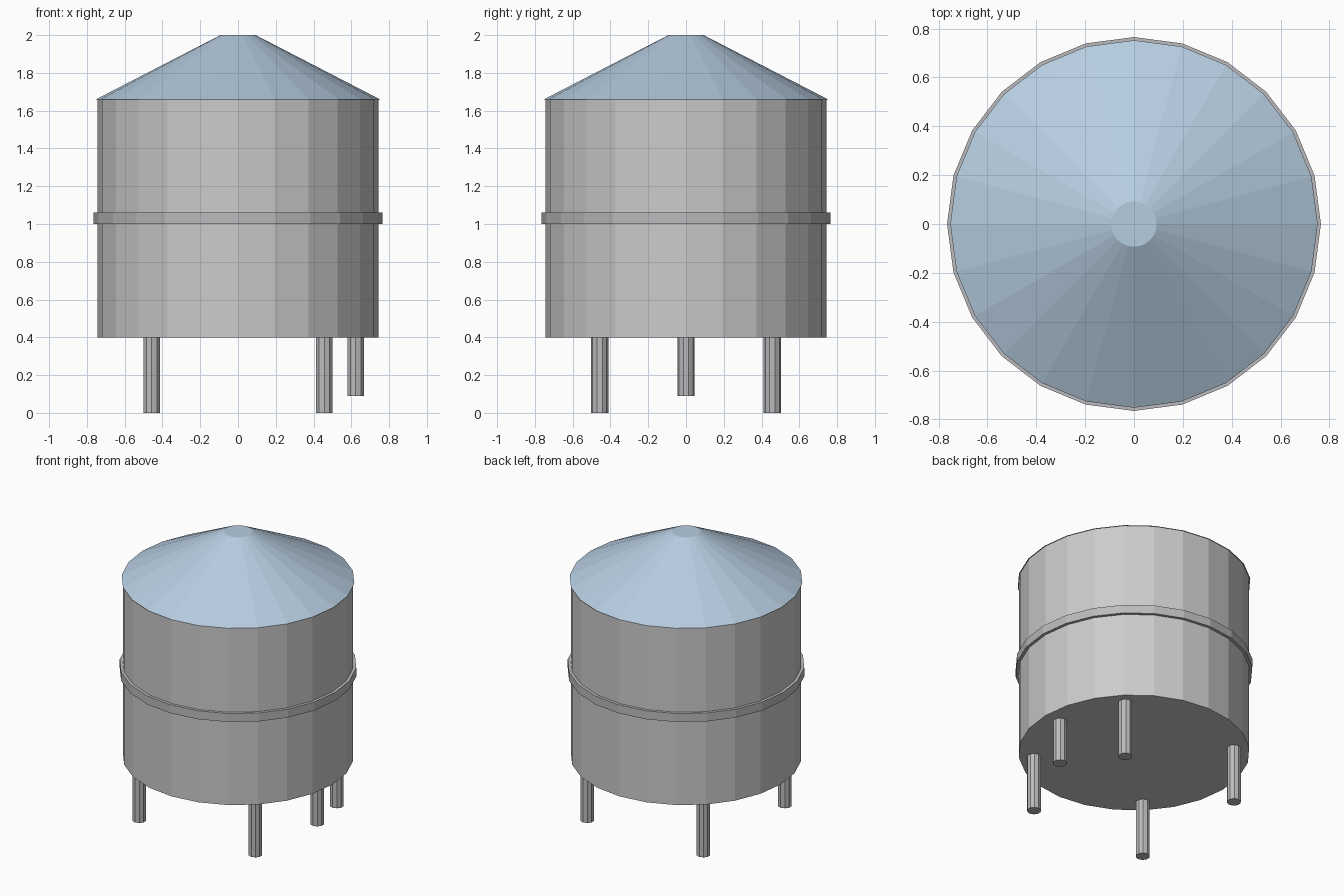
import bpy

if "Cube" in bpy.data.objects:
    bpy.data.objects.remove(bpy.data.objects["Cube"])


def material(name, r, g, b):
    m = bpy.data.materials.new(name)
    m.diffuse_color = (r, g, b, 1)
    m.use_nodes = True
    m.node_tree.nodes["Principled BSDF"].inputs["Base Color"].default_value = m.diffuse_color
    return m


def drum(name, r_low, r_top, z0, z1, mat, x=0, y=0, sides=24):
    # flat-shaded cylinder or truncated cone between two heights
    bpy.ops.mesh.primitive_cone_add(vertices=sides, radius1=r_low, radius2=r_top,
                                    depth=z1 - z0, location=(x, y, (z0 + z1) / 2))
    ob = bpy.context.object
    ob.name = name
    ob.data.materials.append(mat)
    return ob


steel = material("light_steel", 0.68, 0.70, 0.71)
dark = material("dark_steel", 0.50, 0.50, 0.51)
blue = material("roof_blue", 0.47, 0.61, 0.75)

# Tank shell, hoop and conical roof
drum("tank_body", 0.745, 0.745, 0.40, 1.66, steel)
drum("tank_band", 0.765, 0.765, 1.00, 1.06, dark)
drum("tank_roof", 0.752, 0.093, 1.66, 2.00, blue)

# Four corner legs
for sx, side in ((-1, "left"), (1, "right")):
    for sy, end in ((-1, "front"), (1, "back")):
        drum(f"{end}_{side}_leg", 0.046, 0.046, 0, 0.41, dark,
             sx * 0.457, sy * 0.457, 10)

# Shorter outlet pipe under the right side
drum("outlet_pipe", 0.046, 0.046, 0.09, 0.41, dark, 0.623, 0, 10)
